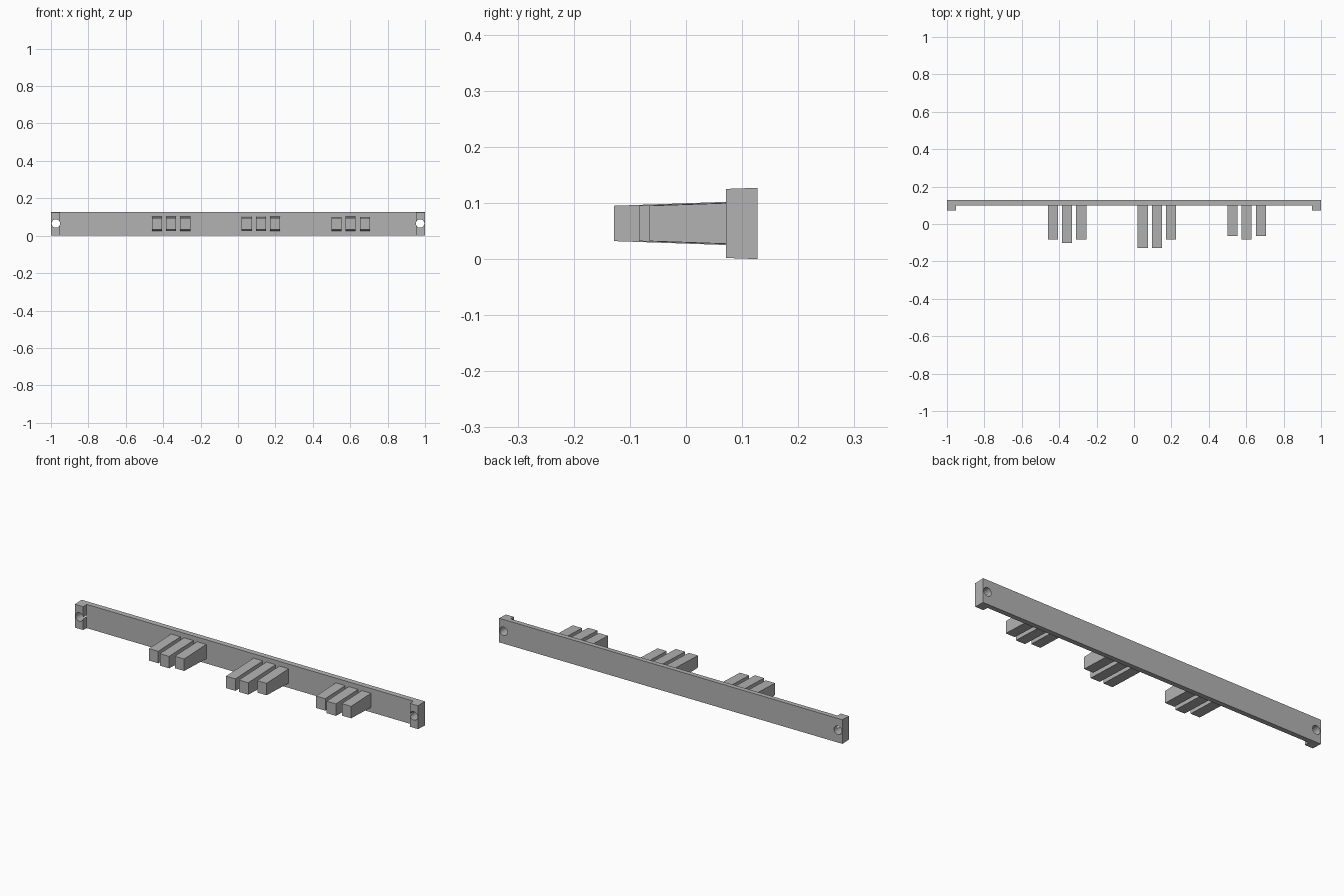
import bpy, bmesh, math

cube = bpy.data.objects.get("Cube")
if cube:
    bpy.data.objects.remove(cube)

grey = bpy.data.materials.new("mid grey")
grey.use_nodes = True
colour = (0.45, 0.45, 0.45, 1)
grey.diffuse_color = colour
grey.node_tree.nodes["Principled BSDF"].inputs["Base Color"].default_value = colour

BACK, FACE, LIP = 0.127, 0.10, 0.071   # depths of the bar and its end lugs
MID = 0.0635
DRAFT = math.tan(math.radians(2))


def drafted(name, outline, y_ref, half_height):
    """Extrude a plan outline up and down, growing taller towards the back."""
    bm = bmesh.new()
    rings = []
    for side in (-1, 1):
        rings.append([bm.verts.new((x, y, MID + side * (half_height + (y - y_ref) * DRAFT)))
                      for x, y in outline])
    low, high = rings
    bm.faces.new(low[::-1])
    bm.faces.new(high)
    n = len(outline)
    for i in range(n):
        j = (i + 1) % n
        bm.faces.new((low[i], low[j], high[j], high[i]))
    bmesh.ops.recalc_face_normals(bm, faces=bm.faces)
    mesh = bpy.data.meshes.new(name)
    bm.to_mesh(mesh)
    bm.free()
    mesh.materials.append(grey)
    obj = bpy.data.objects.new(name, mesh)
    bpy.context.collection.objects.link(obj)
    return obj


# Backing bar with a forward lug at each end
half = [(0.952, FACE), (0.952, LIP), (1, LIP), (1, BACK)]
bar = drafted("backing_bar", half + [(-x, y) for x, y in reversed(half)], BACK, MID)

# Screw holes through the lugs
for side, label in ((-1, "right"), (1, "left")):
    bpy.ops.mesh.primitive_cylinder_add(vertices=32, radius=0.0225, depth=0.3,
                                        location=(side * 0.974, 0.1, 0.065),
                                        rotation=(math.pi / 2, 0, 0))
    cutter = bpy.context.object
    cutter.name = label + "_hole_cutter"
    cutter.data.materials.append(grey)
    cutter.hide_render = True
    cutter.hide_set(True)
    cut = bar.modifiers.new(label + "_hole", "BOOLEAN")
    cut.operation = "DIFFERENCE"
    cut.solver = "EXACT"
    cut.object = cutter

# Bake the holes and drop the cutters
bpy.context.view_layer.update()
baked = bpy.data.meshes.new_from_object(bar.evaluated_get(bpy.context.evaluated_depsgraph_get()))
for cut in list(bar.modifiers):
    bpy.data.objects.remove(cut.object)
bar.modifiers.clear()
bar.data = baked
bpy.ops.object.select_all(action="DESELECT")
bar.select_set(True)
bpy.context.view_layer.objects.active = bar
bpy.ops.object.shade_smooth_by_angle(angle=math.radians(30))

# Three groups of prongs: start x, then the front depth of each prong
groups = {"right": (-0.46, (-0.084, -0.101, -0.084)),
          "middle": (0.02, (-0.128, -0.128, -0.084)),
          "left": (0.5, (-0.065, -0.084, -0.065))}
for label, (start, fronts) in groups.items():
    for i, front in enumerate(fronts):
        x0 = start + i * 0.0755
        x1 = x0 + 0.054
        drafted(f"{label}_prong_{i + 1}",
                [(x0, front), (x1, front), (x1, FACE + 0.002), (x0, FACE + 0.002)],
                front, 0.0315)
